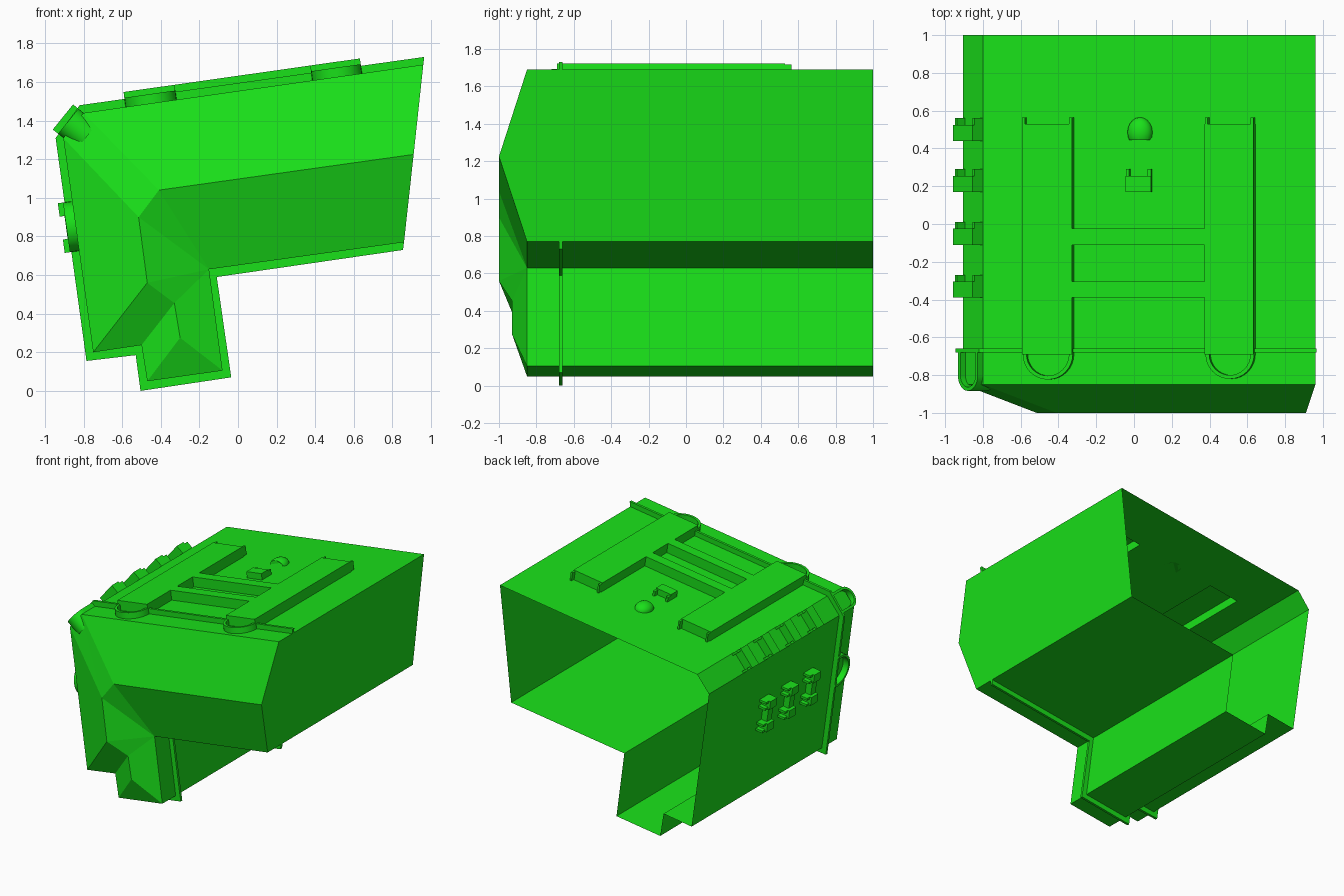
import bpy, bmesh
from math import sin, cos, pi
from mathutils import Vector, Matrix

if "Cube" in bpy.data.objects:
    bpy.data.objects.remove(bpy.data.objects["Cube"])

green = bpy.data.materials.new("green")
green.diffuse_color = (0.01, 0.75, 0.01, 1)
green.use_nodes = True
green.node_tree.nodes["Principled BSDF"].inputs["Base Color"].default_value = green.diffuse_color

# Cross-section (x, z) of the shell, clockwise from the roof's left corner
A, B, C, D, E = (-0.80, 1.44), (0.96, 1.69), (0.86, 0.77), (-0.15, 0.63), (-0.08, 0.105)
F, G, H, I = (-0.47, 0.05), (-0.50, 0.237), (-0.75, 0.20), (-0.905, 1.31)
PROFILE = [A, B, C, D, E, F, G, H, I]
Y0, Y1 = -0.85, 1.0


def finish(name, bm, smooth=False):
    bmesh.ops.remove_doubles(bm, verts=bm.verts, dist=1e-5)
    bmesh.ops.recalc_face_normals(bm, faces=bm.faces)
    me = bpy.data.meshes.new(name)
    bm.to_mesh(me)
    bm.free()
    me.materials.append(green)
    ob = bpy.data.objects.new(name, me)
    bpy.context.collection.objects.link(ob)
    if smooth:
        bpy.ops.object.select_all(action='DESELECT')
        ob.select_set(True)
        bpy.context.view_layer.objects.active = ob
        bpy.ops.object.shade_smooth_by_angle()
    return ob


def panel_frame(p, q):
    """Local axes of the panel p-q: along it, along y, outward."""
    o, u = Vector((p[0], 0, p[1])), Vector((q[0] - p[0], 0, q[1] - p[1])).normalized()
    v = Vector((0, 1, 0))
    m = Matrix((u, v, u.cross(v))).transposed().to_4x4()
    m.translation = o
    return m


def dist(p, q):
    return (Vector(q) - Vector(p)).length


def add_prism(bm, m, pts, n0, n1, bottom=True):
    lo = [bm.verts.new(m @ Vector((a, b, n0))) for a, b in pts]
    hi = [bm.verts.new(m @ Vector((a, b, n1))) for a, b in pts]
    bm.faces.new(hi)
    if bottom:
        bm.faces.new(lo[::-1])
    for i in range(len(pts)):
        j = (i + 1) % len(pts)
        bm.faces.new((lo[i], lo[j], hi[j], hi[i]))


def rect(u0, u1, y0, y1):
    return [(u0, y0), (u1, y0), (u1, y1), (u0, y1)]


roof, chamfer, left = panel_frame(A, B), panel_frame(I, A), panel_frame(H, I)
roof_len, cham_len = dist(A, B), dist(I, A)
RAILS = [(0.22, 0.487), (1.197, 1.457)]     # rail spans across the roof
RAIL_Y0, RAIL_Y1, RAIL_H = -0.69, 0.53, 0.078

# Hollow body: walls open at the back, roof cut out beneath the rails, faceted nose
bm = bmesh.new()


def face(*pts):
    bm.faces.new([bm.verts.new(p) for p in pts])


for (p, q) in zip(PROFILE[1:], PROFILE[2:] + [A]):
    face((p[0], Y0, p[1]), (q[0], Y0, q[1]), (q[0], Y1, q[1]), (p[0], Y1, p[1]))
us = [0, *RAILS[0], *RAILS[1], roof_len]
ys = [Y0, RAIL_Y0, RAIL_Y1, Y1]
for i in range(5):
    for j in range(3):
        if not (i in (1, 3) and j == 1):
            face(*[roof @ Vector((a, b, 0)) for a, b in rect(us[i], us[i + 1], ys[j], ys[j + 1])])

a, b, c, d = (-0.41, -1, 1.04), (0.91, -1, 1.225), (-0.515, -1, 0.90), (-0.47, -1, 0.56)
e, f = (-0.33, -0.93, 0.455), (-0.30, -0.93, 0.275)
A3, B3, C3, D3, E3, F3, G3, H3, I3 = [(x, Y0, z) for x, z in PROFILE]
for poly in [(A3, a, b, B3), (B3, b, C3), (C3, b, a, D3), (A3, c, a), (I3, c, A3),
             (I3, H3, c), (H3, d, c), (H3, G3, e, d), (G3, F3, f, e), (F3, E3, f),
             (E3, D3, e, f), (D3, d, e), (D3, c, d), (D3, a, c)]:
    face(*poly)
finish("body_shell", bm)

# Thin raised rib running round the shell near the front
outer = [(0.965, 1.73), (-0.82, 1.48), (-0.945, 1.31), (-0.785, 0.155), (-0.53, 0.185),
         (-0.505, 0.0), (-0.035, 0.07), (-0.11, 0.59), (0.855, 0.73)]
xz = Matrix(((1, 0, 0, 0), (0, 0, -1, 0), (0, 1, 0, 0), (0, 0, 0, 1)))
bm = bmesh.new()
add_prism(bm, xz, outer + [C, D, E, F, G, H, I, A, B], 0.66, 0.68)
finish("front_rib", bm)


def clip(name, m, u0, u1, y, h):
    """Small bracket with two lugs at its rear end."""
    bm = bmesh.new()
    add_prism(bm, m, rect(u0, u1, y - 0.06, y + 0.025), 0, h)
    w = 0.018
    for s in (u0, u1 - w):
        add_prism(bm, m, rect(s, s + w, y + 0.02, y + 0.06), 0, h * 0.8)
    finish(name, bm)


def half_ring(name, m, uc, r, y0, yc, n0, n1, t=0.02):
    """U-shaped wall with a rounded front end."""
    def arc(rad):
        return [(uc - rad * cos(k * pi / 16), yc - rad * sin(k * pi / 16)) for k in range(17)]
    out, inn = arc(r), arc(r - t)
    pts = [(uc - r, y0)] + out + [(uc + r, y0), (uc + r - t, y0)] + inn[::-1] + [(uc - r + t, y0)]
    bm = bmesh.new()
    add_prism(bm, m, pts, n0, n1)
    finish(name, bm, True)


# Roof rails with rear lugs and rounded front loops
for i, (u0, u1) in enumerate(RAILS):
    bm = bmesh.new()
    add_prism(bm, roof, rect(u0, u1, RAIL_Y0, RAIL_Y1), 0, RAIL_H, bottom=False)
    for s in (u0, u1 - 0.015):
        add_prism(bm, roof, rect(s, s + 0.015, RAIL_Y1, RAIL_Y1 + 0.035), 0.005, RAIL_H - 0.005)
    finish(f"roof_rail_{i}", bm)
    half_ring(f"rail_loop_{i}", roof, (u0 + u1) / 2, (u1 - u0) / 2, -0.66, -0.69, -0.005, 0.048)

# Cross bars joining the rails
for i, (y0, y1) in enumerate([(-0.11, -0.025), (-0.39, -0.305)]):
    bm = bmesh.new()
    add_prism(bm, roof, rect(RAILS[0][1], RAILS[1][0], y0, y1), 0, RAIL_H)
    finish(f"cross_bar_{i}", bm)

# Brackets on the roof, the chamfered edge and the left wall
clip("roof_bracket", roof, 0.77, 0.905, 0.23, 0.05)
for i, y in enumerate([0.50, 0.23, -0.05, -0.33]):
    clip(f"edge_bracket_{i}", chamfer, 0, cham_len, y, 0.07)
    if i:
        clip(f"side_bracket_{i}", left, 0.53, 0.60, y, 0.075)
        clip(f"side_bracket_upper_{i}", left, 0.72, 0.79, y, 0.075)
        bm = bmesh.new()
        add_prism(bm, left, rect(0.59, 0.73, y - 0.06, y + 0.0), 0, 0.05)
        finish(f"side_bracket_web_{i}", bm)

# Rounded loops on the chamfer and the left wall
half_ring("edge_loop", chamfer, cham_len / 2, cham_len / 2, -0.66, -0.80, -0.09, 0.035)
half_ring("side_loop", left, 0.66, 0.13, -0.66, -0.69, -0.005, 0.048)

# Rounded vent hood on the roof
bm = bmesh.new()
bmesh.ops.create_uvsphere(bm, u_segments=20, v_segments=12, radius=1)
bmesh.ops.transform(bm, verts=bm.verts,
                    matrix=Matrix.Translation((0.84, 0.485, 0)) @ Matrix.Diagonal((0.067, 0.08, 0.05, 1)))
for co, no in (((0, 0.445, 0), (0, -1, 0)), ((0, 0, 0), (0, 0, -1))):
    bmesh.ops.bisect_plane(bm, geom=bm.verts[:] + bm.edges[:] + bm.faces[:],
                           plane_co=co, plane_no=no, clear_outer=True)
bmesh.ops.holes_fill(bm, edges=[ed for ed in bm.edges if ed.is_boundary])
bmesh.ops.transform(bm, verts=bm.verts, matrix=roof)
finish("vent_hood", bm, True)
